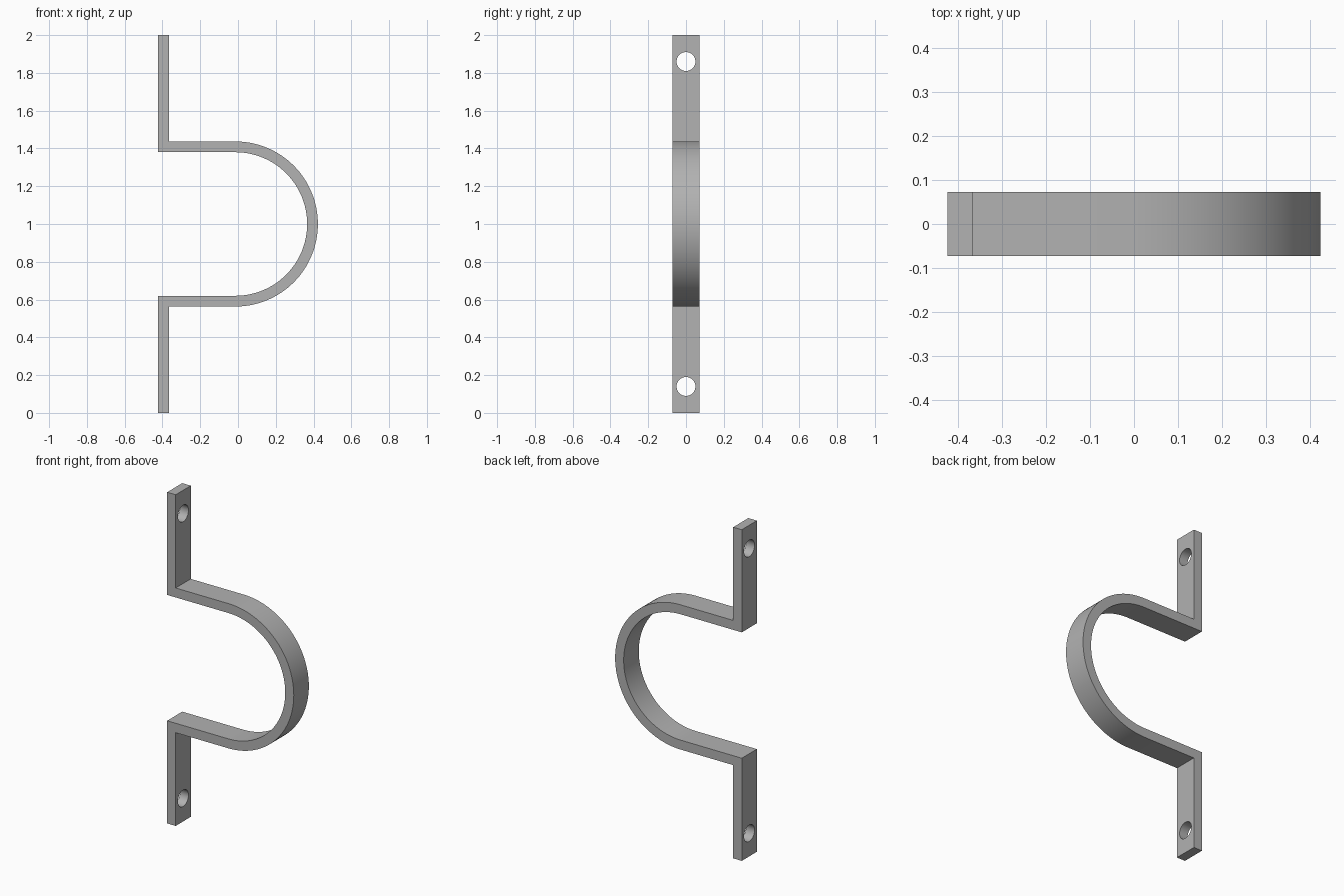
import bpy, bmesh, math
from mathutils import Matrix

cube = bpy.data.objects.get("Cube")
if cube:
    bpy.data.objects.remove(cube)

BACK, THICK, HALF_W = -0.423, 0.057, 0.072
R_OUT = 0.437
R_IN = R_OUT - THICK
CX, MID = -BACK - R_OUT, 1.0
SEGMENTS = 64

# Plain steel colour
steel = bpy.data.materials.new("grey_steel")
steel.use_nodes = True
grey = (0.445, 0.445, 0.445, 1)
steel.diffuse_color = grey
steel.node_tree.nodes["Principled BSDF"].inputs["Base Color"].default_value = grey

# Strap outline as (outer, inner) point pairs: upper flange, half round, lower flange
def flange(sign):
    return [((BACK + THICK, MID + sign), (BACK, MID + sign)),
            ((BACK + THICK, MID + sign * R_OUT), (BACK, MID + sign * R_IN))]

def on_arc(radius, a):
    return (CX + radius * math.cos(a), MID + radius * math.sin(a))

angles = [math.pi * (0.5 - i / SEGMENTS) for i in range(SEGMENTS + 1)]
pairs = flange(1) + [(on_arc(R_OUT, a), on_arc(R_IN, a)) for a in angles] + flange(-1)[::-1]

# Sweep the strip across the strap width
bm = bmesh.new()
rows = [[bm.verts.new((x, -HALF_W, z)) for x, z in pair] for pair in pairs]
strip = [bm.faces.new((a[0], a[1], b[1], b[0])) for a, b in zip(rows, rows[1:])]
new = bmesh.ops.extrude_face_region(bm, geom=strip, use_keep_orig=True)["geom"]
bmesh.ops.translate(bm, vec=(0, 2 * HALF_W, 0),
                    verts=[v for v in new if isinstance(v, bmesh.types.BMVert)])
bmesh.ops.recalc_face_normals(bm, faces=bm.faces)
mesh = bpy.data.meshes.new("strap")
bm.to_mesh(mesh)
bm.free()
mesh.materials.append(steel)
strap = bpy.data.objects.new("strap", mesh)
bpy.context.collection.objects.link(strap)

# Screw hole cutter, one cylinder per flange
bm = bmesh.new()
for z in (0.14, 1.86):
    place = Matrix.Translation((BACK + THICK / 2, 0, z)) @ Matrix.Rotation(math.pi / 2, 4, 'Y')
    bmesh.ops.create_cone(bm, cap_ends=True, segments=48, radius1=0.05, radius2=0.05,
                          depth=0.2, matrix=place)
hole_mesh = bpy.data.meshes.new("hole_cutter")
bm.to_mesh(hole_mesh)
bm.free()
hole_mesh.materials.append(steel)
cutter = bpy.data.objects.new("hole_cutter", hole_mesh)
cutter.hide_render = True
bpy.context.collection.objects.link(cutter)

# Cut the holes, then smooth the curved walls
cut = strap.modifiers.new("screw_holes", 'BOOLEAN')
cut.operation, cut.solver, cut.object = 'DIFFERENCE', 'EXACT', cutter
bpy.ops.object.select_all(action='DESELECT')
bpy.context.view_layer.objects.active = strap
strap.select_set(True)
bpy.ops.object.modifier_apply(modifier=cut.name)
bpy.data.objects.remove(cutter)
bpy.ops.object.shade_smooth_by_angle(angle=math.radians(30))
